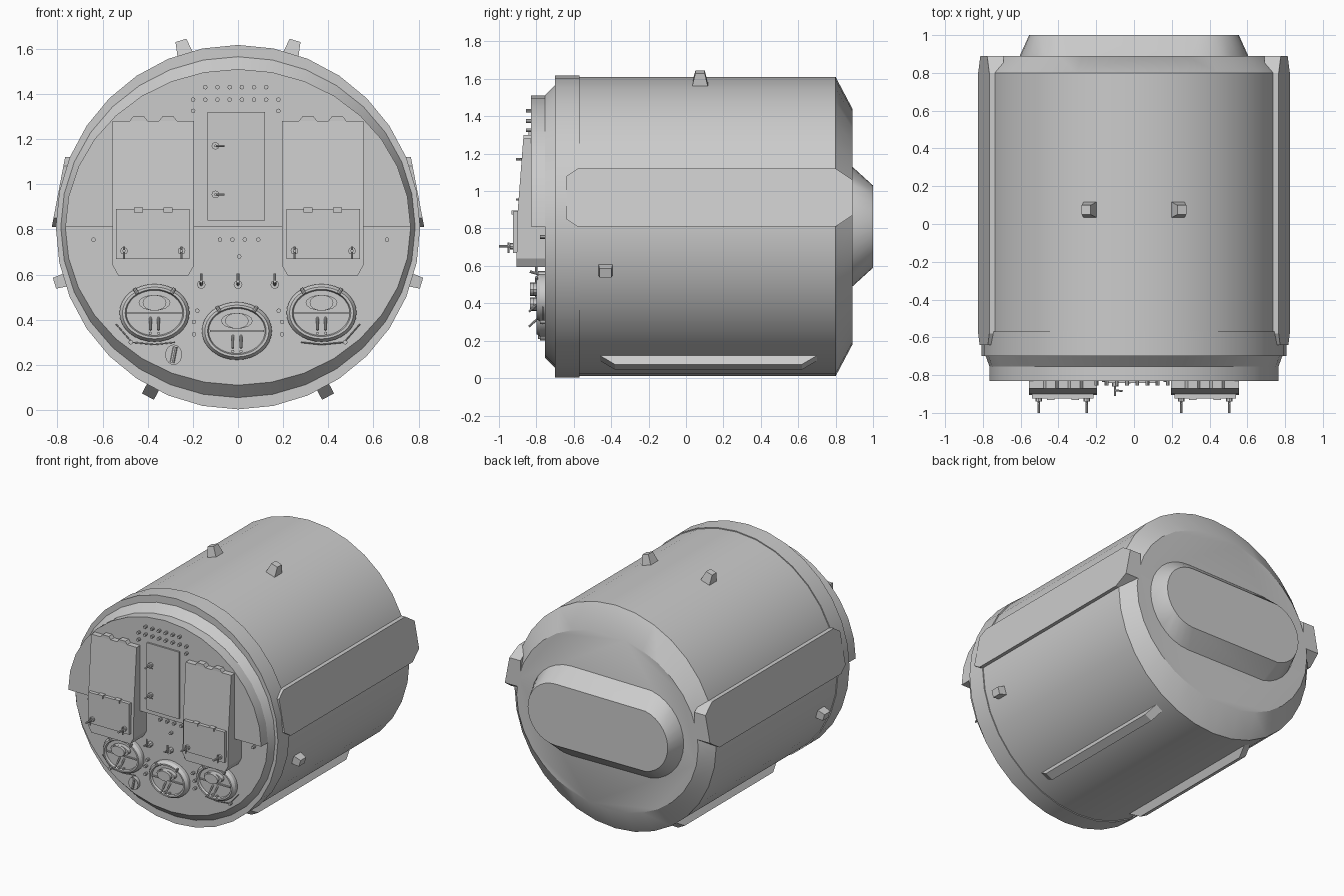
import bpy, bmesh, math
from mathutils import Matrix, Vector

if "Cube" in bpy.data.objects:
    bpy.data.objects.remove(bpy.data.objects["Cube"], do_unlink=True)

CZ = 0.81      # height of the capsule axis
LOW = -0.755   # lower front face
HIGH = -0.83   # raised upper front face

grey = bpy.data.materials.new("plain_grey")
grey.use_nodes = True
tone = (0.6, 0.6, 0.6, 1)
grey.diffuse_color = tone
grey.node_tree.nodes["Principled BSDF"].inputs["Base Color"].default_value = tone


def finish(name, bm, smooth=True):
    """Turn a bmesh into a named, shaded object."""
    bmesh.ops.recalc_face_normals(bm, faces=bm.faces[:])
    mesh = bpy.data.meshes.new(name)
    bm.to_mesh(mesh)
    bm.free()
    mesh.materials.append(grey)
    obj = bpy.data.objects.new(name, mesh)
    bpy.context.collection.objects.link(obj)
    if smooth:
        bpy.ops.object.select_all(action='DESELECT')
        obj.select_set(True)
        bpy.context.view_layer.objects.active = obj
        bpy.ops.object.shade_smooth_by_angle(angle=math.radians(30))
    return obj


def loft(bm, rings, matrix=None):
    """Skin a row of equal-sized point rings and cap both ends."""
    rows = []
    for ring in rings:
        points = [Vector(p) for p in ring]
        if matrix:
            points = [matrix @ p for p in points]
        rows.append([bm.verts.new(p) for p in points])
    count = len(rows[0])
    for near, far in zip(rows, rows[1:]):
        for i in range(count):
            j = (i + 1) % count
            bm.faces.new((near[i], near[j], far[j], far[i]))
    bm.faces.new(rows[0])
    bm.faces.new(rows[-1])


def ellipse(rx, rz, y, cx=0, cz=CZ, n=32):
    turns = [math.tau * i / n for i in range(n)]
    return [(cx + rx * math.cos(a), y, cz + rz * math.sin(a)) for a in turns]


def stadium(straight, r, y):
    return [(x + math.copysign(straight, x), y, z)
            for x, y, z in ellipse(r, r, y, 1e-6)]


def rect(w, d, z, y=0):
    return [(-w, y - d, z), (w, y - d, z), (w, y + d, z), (-w, y + d, z)]


def box(bm, xs, ys, zs):
    loft(bm, [[(xs[0], ys[0], z), (xs[1], ys[0], z),
               (xs[1], ys[1], z), (xs[0], ys[1], z)] for z in zs])


def rod(bm, a, b, r, n=8):
    a, b = Vector(a), Vector(b)
    turn = (b - a).to_track_quat('Z', 'Y')
    circle = [turn @ Vector((r * math.cos(math.tau * i / n),
                             r * math.sin(math.tau * i / n), 0)) for i in range(n)]
    loft(bm, [[a + p for p in circle], [b + p for p in circle]])


def radial(angle):
    """Frame whose z axis points away from the capsule axis."""
    return Matrix.Translation((0, 0, CZ)) @ Matrix.Rotation(math.radians(angle), 4, 'Y')


# Main shell with front collar and chamfered ends
bm = bmesh.new()
profile = [(LOW, .765, .70), (-.70, .785, .755), (-.70, .807, .807), (-.57, .807, .807),
           (-.57, .80, .80), (.80, .80, .80), (.89, .72, .63)]
loft(bm, [ellipse(rx, rz, y) for y, rx, rz in profile])
finish("capsule_shell", bm)

# Rounded boss on the rear
bm = bmesh.new()
loft(bm, [stadium(.285, .32, .88), stadium(.285, .32, .89), stadium(.335, .22, 1)])
finish("rear_boss", bm)

# Raised upper half of the front face
bm = bmesh.new()
loft(bm, [ellipse(.765, .70, y)[:17] for y in (HIGH, -.74)])
finish("upper_front_plate", bm)

for side, word in ((1, "left"), (-1, "right")):
    # Long side panel with clipped corners
    bm = bmesh.new()
    outline = [(-.58, .81), (.80, .81), (.89, .87), (.89, 1.06),
               (.80, 1.12), (-.58, 1.12), (-.64, 1.08), (-.64, .85)]
    outer = [(side * (.825 - .19 * (z - CZ)), y, z) for y, z in outline]
    inner = [(side * .69, y, z) for y, z in outline]
    loft(bm, [inner, outer])
    finish(word + "_side_panel", bm, False)

    # Tapered rail underneath
    bm = bmesh.new()
    loft(bm, [rect(.03, .62, .77, .12), rect(.03, .5, .85, .12)], radial(side * 152))
    finish(word + "_bottom_rail", bm, False)

    # Pegs on the top and on the flank
    bm = bmesh.new()
    loft(bm, [rect(.042, .05, .76, .075), rect(.025, .025, .865, .075)], radial(side * 17))
    finish(word + "_top_peg", bm, False)
    bm = bmesh.new()
    loft(bm, [rect(.033, .04, .77, -.43), rect(.025, .032, .85, -.43)], radial(side * 107))
    finish(word + "_flank_peg", bm, False)

    # Sloping instrument module
    bm = bmesh.new()
    shape = [(-.74, .67), (-.905, .67), (-.9, .89), (-.87, 1.28), (-.74, 1.28)]
    loft(bm, [[(side * x, y, z) for y, z in shape] for x in (.195, .555)])
    foot = [(.195, .67), (.195, .64), (.22, .595), (.53, .595), (.555, .64), (.555, .67)]
    loft(bm, [[(side * x, y, z) for x, z in foot] for y in (-.905, -.74)])
    for x in (.31, .44):
        tab = [(x - .04, 1.28), (x - .025, 1.3), (x + .025, 1.3), (x + .04, 1.28)]
        loft(bm, [[(side * u, y, z) for u, z in tab] for y in (-.87, HIGH)])
    finish(word + "_module", bm, False)

    # Hatch on the module, with hinges and two handles
    bm = bmesh.new()
    box(bm, (side * .215, side * .54), (-.925, -.88), (.67, .89))
    for x in (.31, .44):
        box(bm, (side * (x - .02), side * (x + .02)), (-.932, -.9), (.875, .897))
    finish(word + "_hatch", bm, False)
    bm = bmesh.new()
    for x in (side * .25, side * .505):
        rod(bm, (x, -.92, .705), (x, -.94, .705), .017)
        rod(bm, (x, -.93, .705), (x, -1, .705), .007)
        rod(bm, (x, -.95, .67), (x, -.95, .725), .005)
    finish(word + "_hatch_handles", bm)

    # Thin wire below the outer dial
    bm = bmesh.new()
    path = [(.54, .38), (.47, .3), (.37, .29), (.28, .3)]
    for a, b in zip(path, path[1:]):
        rod(bm, (side * a[0], LOW - .01, a[1]), (side * b[0], LOW - .01, b[1]), .003, 5)
    finish(word + "_wire", bm)

# Centre panel with two switches
bm = bmesh.new()
box(bm, (-.135, .12), (HIGH - .012, HIGH + .02), (.84, 1.32))
finish("centre_panel", bm, False)
bm = bmesh.new()
for z in (.955, 1.17):
    rod(bm, (-.1, HIGH, z), (-.1, -.86, z), .017)
    rod(bm, (-.1, -.86, z), (-.1, -.91, z), .006)
    rod(bm, (-.1, -.88, z), (-.06, -.885, z), .005)
finish("centre_switches", bm)

# Button rows
bm = bmesh.new()
for z, places in ((1.43, range(1, 7)), (1.375, range(8)), (1.325, (0, 7))):
    for i in places:
        x = (i - 3.5) * .054 - .01
        rod(bm, (x, HIGH + .01, z), (x, -.855, z), .01)
finish("upper_buttons", bm)
bm = bmesh.new()
spots = [(x, .755) for x in (-.08, -.025, .03, .09, -.64, .66)] + [(.005, .68)]
spots += [(s * (.18 + d), z) for s in (-1, 1)
          for d, z in ((0, .44), (.015, .39), (.015, .335), (.295, .3))]
for x, z in spots:
    rod(bm, (x, LOW + .01, z), (x, -.78, z), .01)
finish("lower_buttons", bm)

# Three toggle levers
bm = bmesh.new()
for x in (-.163, 0, .163):
    rod(bm, (x, LOW, .555), (x, -.79, .555), .019)
    rod(bm, (x, -.785, .555), (x, -.835, .57), .007)
    rod(bm, (x, -.80, .56), (x, -.80, .605), .006)
finish("toggle_levers", bm)

# Three round dials: recessed face, shelf, pointers and lugs
for name, cx, cz in (("right", -.37, .43), ("centre", -.005, .35), ("left", .37, .43)):
    bm = bmesh.new()
    steps = [(.155, .128, LOW + .01), (.155, .128, -.78), (.142, .115, -.80),
             (.13, .105, -.80), (.125, .1, -.785)]
    loft(bm, [ellipse(rx, rz, y, cx, cz) for rx, rz, y in steps])
    arch = ellipse(.07, .035, 0, cx, cz + .045, 16)
    for y0, y1, grow in ((-.78, -.815, 1), (-.81, -.835, .75)):
        loft(bm, [[(cx + (x - cx) * grow, y, z) for x, _, z in arch] for y in (y0, y1)])
    box(bm, (cx - .12, cx + .12), (-.795, -.78), (cz - .004, cz + .004))
    for s in (-1, 1):
        rod(bm, (cx + s * .018, -.78, cz - .02), (cx + s * .018, -.84, cz - .075), .006)
        rod(bm, (cx + s * .018, -.78, cz - .09), (cx + s * .018, -.80, cz - .09), .007)
        rod(bm, (cx + s * .075, -.80, cz + .085), (cx + s * .09, -.80, cz + .11), .008)
    finish(name + "_dial", bm)

# Small oval gauge with a cross bar
bm = bmesh.new()
loft(bm, [ellipse(.037, .045, y, -.285, .245, 20) for y in (LOW + .01, -.78)])
rod(bm, (-.292, -.78, .21), (-.278, -.78, .28), .01)
finish("small_gauge", bm)
